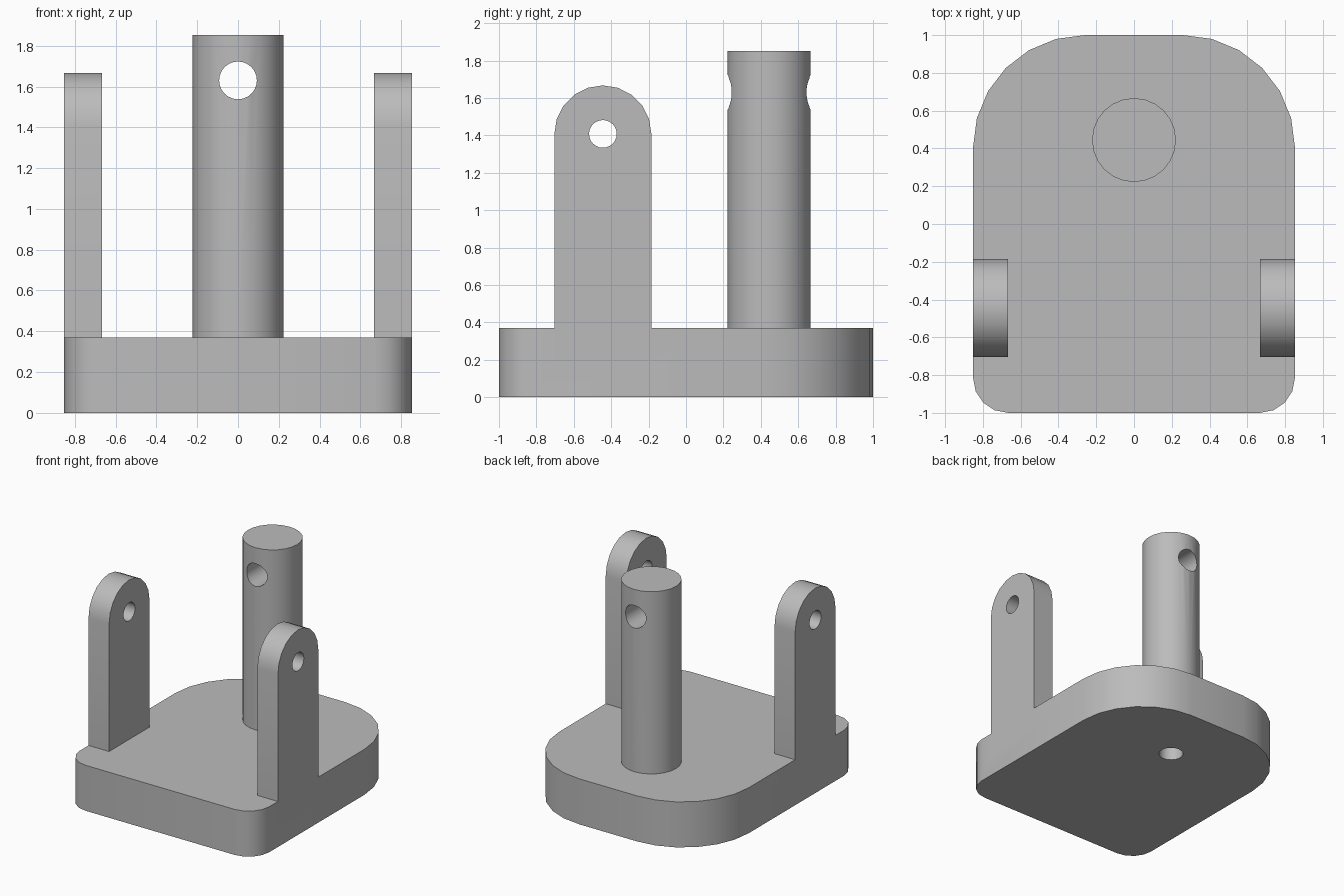
import bpy, bmesh, math
from mathutils import Matrix, Vector

old = bpy.data.objects.get("Cube")
if old:
    bpy.data.objects.remove(old, do_unlink=True)

grey = bpy.data.materials.new("plain grey")
grey.use_nodes = True
GREY = (0.5, 0.5, 0.5, 1)
grey.diffuse_color = GREY
grey.node_tree.nodes["Principled BSDF"].inputs["Base Color"].default_value = GREY

W, L, BASE_H = 0.852, 1.0, 0.37      # half width, half length, base thickness
LUG_Y, LUG_R, LUG_T = -0.4445, 0.2593, 0.185
LUG_TOP = 1.667
POST_Y, POST_R, POST_TOP = 0.4445, 0.222, 1.852


def arc(cx, cy, r, start, end, n):
    return [(cx + r * math.cos(math.radians(start + (end - start) * i / n)),
             cy + r * math.sin(math.radians(start + (end - start) * i / n)))
            for i in range(n + 1)]


def prism(name, points, axis, lo, hi):
    """Extrude a closed 2D outline along x, y or z from lo to hi."""
    place = {"x": lambda a, b: (lo, a, b), "y": lambda a, b: (a, lo, b),
             "z": lambda a, b: (a, b, lo)}[axis]
    bm = bmesh.new()
    face = bm.faces.new([bm.verts.new(place(a, b)) for a, b in points])
    ext = bmesh.ops.extrude_face_region(bm, geom=[face])
    step = Vector([(hi - lo) * (axis == k) for k in "xyz"])
    bmesh.ops.translate(bm, vec=step,
                        verts=[v for v in ext["geom"] if isinstance(v, bmesh.types.BMVert)])
    bmesh.ops.recalc_face_normals(bm, faces=bm.faces)
    mesh = bpy.data.meshes.new(name)
    bm.to_mesh(mesh)
    bm.free()
    mesh.materials.append(grey)
    obj = bpy.data.objects.new(name, mesh)
    bpy.context.collection.objects.link(obj)
    return obj


def rod(name, a, b, r, axis, lo, hi, n=24):
    return prism(name, arc(a, b, r, 0, 360, n)[:-1], axis, lo, hi)


def combine(target, tool, operation):
    mod = target.modifiers.new(operation.lower(), "BOOLEAN")
    mod.operation, mod.solver, mod.object = operation, "EXACT", tool
    bpy.ops.object.select_all(action="DESELECT")
    bpy.context.view_layer.objects.active = target
    target.select_set(True)
    bpy.ops.object.modifier_apply(modifier=mod.name)
    bpy.data.objects.remove(tool, do_unlink=True)


# Base plate: small front corners, large rear corners
RF, RB = 0.185, 0.593
outline = (arc(W - RB, L - RB, RB, 0, 90, 6) + arc(RB - W, L - RB, RB, 90, 180, 6)
           + arc(RF - W, RF - L, RF, 180, 270, 4) + arc(W - RF, RF - L, RF, 270, 360, 4))
base = prism("base_with_lugs", outline, "z", 0, BASE_H)

# Round-topped side lugs, flush with the plate sides, each with a pin hole
arc_z = LUG_TOP - LUG_R
lug_outline = ([(LUG_Y - LUG_R, 0.2), (LUG_Y + LUG_R, 0.2)]
               + arc(LUG_Y, arc_z, LUG_R, 0, 180, 10))
for side in (-1, 1):
    lug = prism("lug", lug_outline, "x", side * (W - LUG_T), side * W)
    combine(base, lug, "UNION")
combine(base, rod("pin_hole", LUG_Y, arc_z, 0.074, "x", -1.2, 1.2), "DIFFERENCE")

# Blind hole underneath, in line with the post
combine(base, rod("bottom_hole", 0, POST_Y, 0.0926, "z", -0.1, BASE_H - 0.002), "DIFFERENCE")

# Upright post with a cross hole near its top
post = rod("post", 0, POST_Y, POST_R, "z", BASE_H, POST_TOP)
combine(post, rod("cross_hole", 0, 1.63, 0.0926, "y", 0, 0.9), "DIFFERENCE")

for obj in (base, post):
    bpy.ops.object.select_all(action="DESELECT")
    bpy.context.view_layer.objects.active = obj
    obj.select_set(True)
    bpy.ops.object.shade_smooth_by_angle(angle=math.radians(30))
